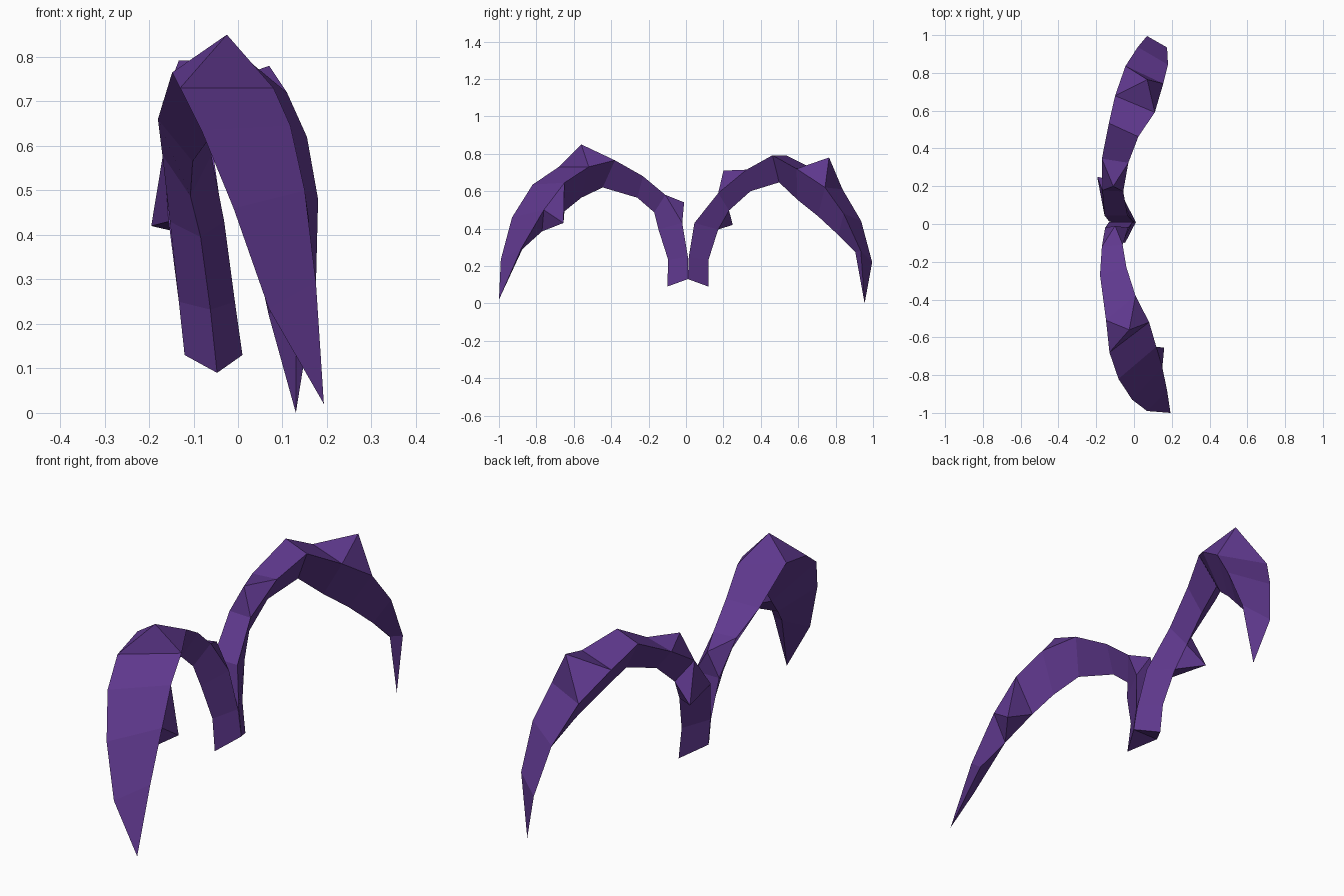
import bpy, bmesh
from mathutils import Vector

if "Cube" in bpy.data.objects:
    bpy.data.objects.remove(bpy.data.objects["Cube"])

purple = bpy.data.materials.new("deep purple")
purple.diffuse_color = (0.115, 0.04, 0.27, 1)
purple.use_nodes = True
purple.node_tree.nodes["Principled BSDF"].inputs["Base Color"].default_value = purple.diffuse_color

# Triangular cross-section along the horn, shared by both horns:
# half width x, sideways twist, half tilt z, inner ridge offset (outward, up)
SECTION = [
    (.065, .000, .000, .110, -.040),
    (.063, .000, .000, .105, -.018),
    (.061, .000, .000, .127, -.035),
    (.055, .005, .000, .055, -.093),
    (.070, .020, .010, .010, -.105),
    (.078, .065, .000, .000, -.145),
    (.105, .080, .000, -.04, -.165),
    (.100, .085, .005, -.085, -.148),
    (.080, .085, .020, -.075, -.095),
    (.053, .055, .030, -.060, .025),
]
OUTER, RIGHT, LEFT = 0, 1, 2   # sides of the cross-section


def horn(name, side, twist, path, tip, spikes):
    """Sweep the section along the outer path; spikes = {(ring, side): apex}."""
    bm = bmesh.new()
    rings = []
    for p, (hw, tw, tilt, out, up) in zip(path, SECTION):
        m = Vector(p)
        half = Vector((hw, -side * tw * twist, tilt))
        ridge = m + Vector((.008, side * out, up))
        rings.append([bm.verts.new(v) for v in (m - half, m + half, ridge)])
    point = bm.verts.new(tip)
    for i, (a, b) in enumerate(zip(rings, rings[1:])):
        for s in range(3):
            t = (s + 1) % 3
            quad = (a[s], a[t], b[t], b[s])
            if (i, s) in spikes:          # thorn: pyramid instead of a flat panel
                apex = bm.verts.new(spikes[i, s])
                for k in range(4):
                    bm.faces.new((quad[k], quad[(k + 1) % 4], apex))
            else:
                bm.faces.new(quad)
    bm.faces.new(rings[0])                # base cap
    for s in range(3):                    # pointed tip
        bm.faces.new((rings[-1][s], rings[-1][(s + 1) % 3], point))
    bmesh.ops.recalc_face_normals(bm, faces=bm.faces)
    mesh = bpy.data.meshes.new(name)
    bm.to_mesh(mesh)
    bm.free()
    mesh.materials.append(purple)
    bpy.context.collection.objects.link(bpy.data.objects.new(name, mesh))


# Front horn, arching towards -y
horn("front_horn", -1, 1.0,
     [(-.055, .01, .13), (-.07, .01, .25), (-.092, -.02, .43), (-.115, -.115, .58),
      (-.11, -.25, .67), (-.07, -.445, .765), (-.025, -.6, .73), (.018, -.735, .64),
      (.07, -.845, .48), (.122, -.935, .265)],
     (.193, -1.0, .02),
     {(2, OUTER): (-.1, -.01, .54), (5, OUTER): (-.025, -.56, .85),
      (7, RIGHT): (.16, -.655, .43)})

# Back horn, arching towards +y with less twist
horn("back_horn", 1, 0.55,
     [(-.055, .01, .13), (-.07, .015, .25), (-.095, .045, .43), (-.112, .175, .59),
      (-.1, .335, .705), (-.055, .498, .792), (.005, .635, .72), (.055, .79, .615),
      (.1, .89, .46), (.122, .965, .25)],
     (.13, .955, 0),
     {(2, LEFT): (-.195, .25, .42), (3, OUTER): (-.11, .2, .71),
      (6, OUTER): (.07, .765, .78)})
